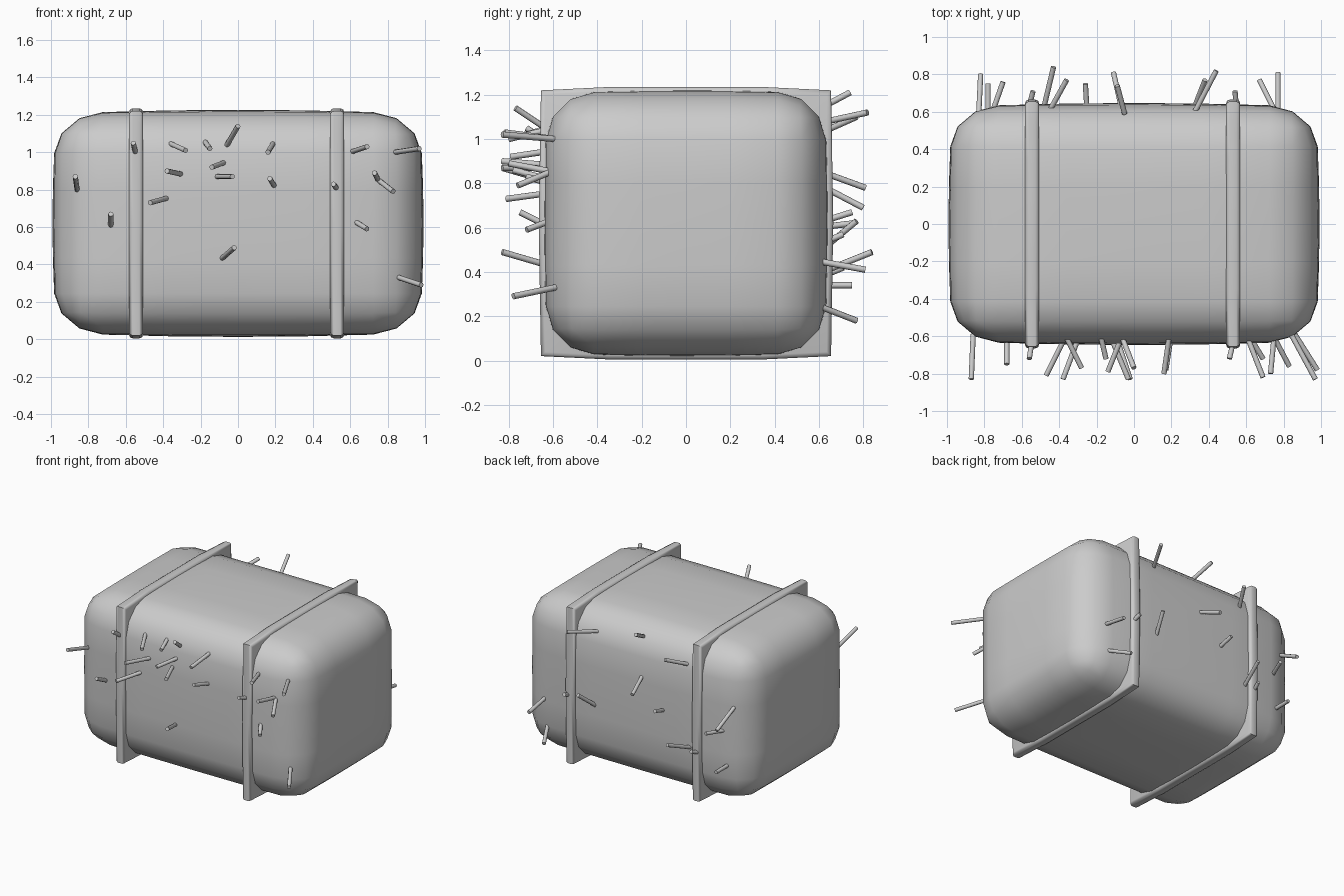
import bpy, bmesh, math
from mathutils import Vector

cube = bpy.data.objects.get("Cube")
if cube:
    bpy.data.objects.remove(cube, do_unlink=True)

grey = bpy.data.materials.new("plain_grey")
grey.use_nodes = True
colour = (0.6, 0.6, 0.6, 1)
grey.diffuse_color = colour
grey.node_tree.nodes["Principled BSDF"].inputs["Base Color"].default_value = colour


def finish(name, bm, angle):
    bmesh.ops.recalc_face_normals(bm, faces=bm.faces)
    mesh = bpy.data.meshes.new(name)
    bm.to_mesh(mesh)
    bm.free()
    mesh.materials.append(grey)
    ob = bpy.data.objects.new(name, mesh)
    bpy.context.collection.objects.link(ob)
    bpy.ops.object.select_all(action="DESELECT")
    ob.select_set(True)
    bpy.context.view_layer.objects.active = ob
    bpy.ops.object.shade_smooth_by_angle(angle=math.radians(angle))
    return ob


# Bale body: a soft block with wide rounded edges and gently bulging faces
HALF = Vector((0.97, 0.625, 0.585))
bm = bmesh.new()
bmesh.ops.create_cube(bm, size=2)
bmesh.ops.scale(bm, vec=(HALF.x * 0.85, HALF.y, HALF.z), verts=bm.verts)
bmesh.ops.bevel(bm, geom=bm.edges[:], offset=0.21, segments=3, profile=0.5, affect="EDGES")
bmesh.ops.scale(bm, vec=(1 / 0.85, 1, 1), verts=bm.verts)
flat = [e for e in bm.edges if e.calc_length() > 0.5]
bmesh.ops.subdivide_edges(bm, edges=flat, cuts=3, use_grid_fill=True)
for v in bm.verts:
    u = [v.co[i] / HALF[i] for i in range(3)]
    for i in range(3):
        j, k = (i + 1) % 3, (i + 2) % 3
        v.co[i] += 0.022 * u[i] * (1 - u[j] ** 2) * (1 - u[k] ** 2)
    v.co.z += 0.62
finish("bale_body", bm, 60)

# Square straps around the bale, slightly bowed, with rounded rims
for name, x in (("right_strap", -0.545), ("left_strap", 0.53)):
    bm = bmesh.new()
    quarter = [(0.665, 0.0), (0.655, 0.6), (0.35, 0.615)]
    outline = quarter + [(-y, z) for y, z in reversed(quarter)]
    outline += [(-y, -z) for y, z in quarter[1:]] + [(y, -z) for y, z in reversed(quarter[1:])]
    base = bm.faces.new([bm.verts.new((x - 0.038, y, z + 0.62)) for y, z in outline])
    side = bmesh.ops.extrude_face_region(bm, geom=[base])
    moved = [g for g in side["geom"] if isinstance(g, bmesh.types.BMVert)]
    bmesh.ops.translate(bm, vec=(0.076, 0, 0), verts=moved)
    rims = [e for e in bm.edges if abs(e.verts[0].co.x - e.verts[1].co.x) < 0.001]
    bmesh.ops.bevel(bm, geom=rims, offset=0.02, segments=2, profile=0.5, affect="EDGES")
    finish(name, bm, 50)


# Loose straw stalks: root x, root z, tip x, tip y, tip z
FRONT = [
    (0.84, 1.0, 0.97, -0.83, 1.02), (0.86, 0.33, 0.98, -0.78, 0.29),
    (0.74, 0.86, 0.83, -0.76, 0.79), (0.75, 0.85, 0.73, -0.8, 0.89),
    (0.60, 1.0, 0.69, -0.82, 1.03), (0.61, 0.64, 0.69, -0.72, 0.59),
    (0.54, 0.79, 0.51, -0.72, 0.83), (0.19, 1.05, 0.16, -0.8, 1.0),
    (0.20, 0.81, 0.17, -0.78, 0.86), (-0.07, 1.02, 0.0, -0.77, 1.14),
    (-0.18, 1.06, -0.15, -0.72, 1.02), (-0.06, 0.95, -0.14, -0.79, 0.92),
    (-0.13, 0.87, -0.03, -0.83, 0.87), (-0.37, 1.05, -0.28, -0.77, 1.01),
    (-0.29, 0.88, -0.38, -0.83, 0.9), (-0.36, 0.76, -0.47, -0.81, 0.73),
    (-0.10, 0.42, -0.02, -0.83, 0.49), (-0.68, 0.59, -0.68, -0.75, 0.67),
    (-0.54, 0.96, -0.56, -0.72, 1.05), (-0.86, 0.8, -0.87, -0.83, 0.87)]
BACK = [
    (0.32, 1.07, 0.44, 0.82, 1.12), (0.55, 0.52, 0.54, 0.71, 0.57),
    (0.77, 0.45, 0.77, 0.81, 0.41), (0.76, 0.25, 0.67, 0.77, 0.18),
    (0.31, 0.48, 0.38, 0.77, 0.63), (-0.05, 1.13, -0.09, 0.74, 1.21),
    (-0.46, 1.02, -0.36, 0.77, 1.1), (-0.06, 0.86, -0.11, 0.81, 0.78),
    (-0.25, 0.62, -0.26, 0.75, 0.67), (-0.49, 0.39, -0.43, 0.84, 0.49),
    (-0.57, 0.37, -0.54, 0.71, 0.42), (-0.83, 0.8, -0.82, 0.8, 0.69),
    (-0.76, 0.6, -0.70, 0.76, 0.62), (-0.78, 0.34, -0.78, 0.75, 0.34)]

for name, stalks in (("front_straw", FRONT), ("back_straw", BACK)):
    bm = bmesh.new()
    for rx, rz, tx, ty, tz in stalks:
        root = Vector((rx, math.copysign(0.59, ty), rz))
        line = Vector((tx, ty, tz)) - root
        turn = line.to_track_quat("Z", "Y").to_matrix().to_4x4()
        turn.translation = root + line / 2
        bmesh.ops.create_cone(bm, cap_ends=True, segments=8, radius1=0.014,
                              radius2=0.014, depth=line.length, matrix=turn)
    finish(name, bm, 50)
